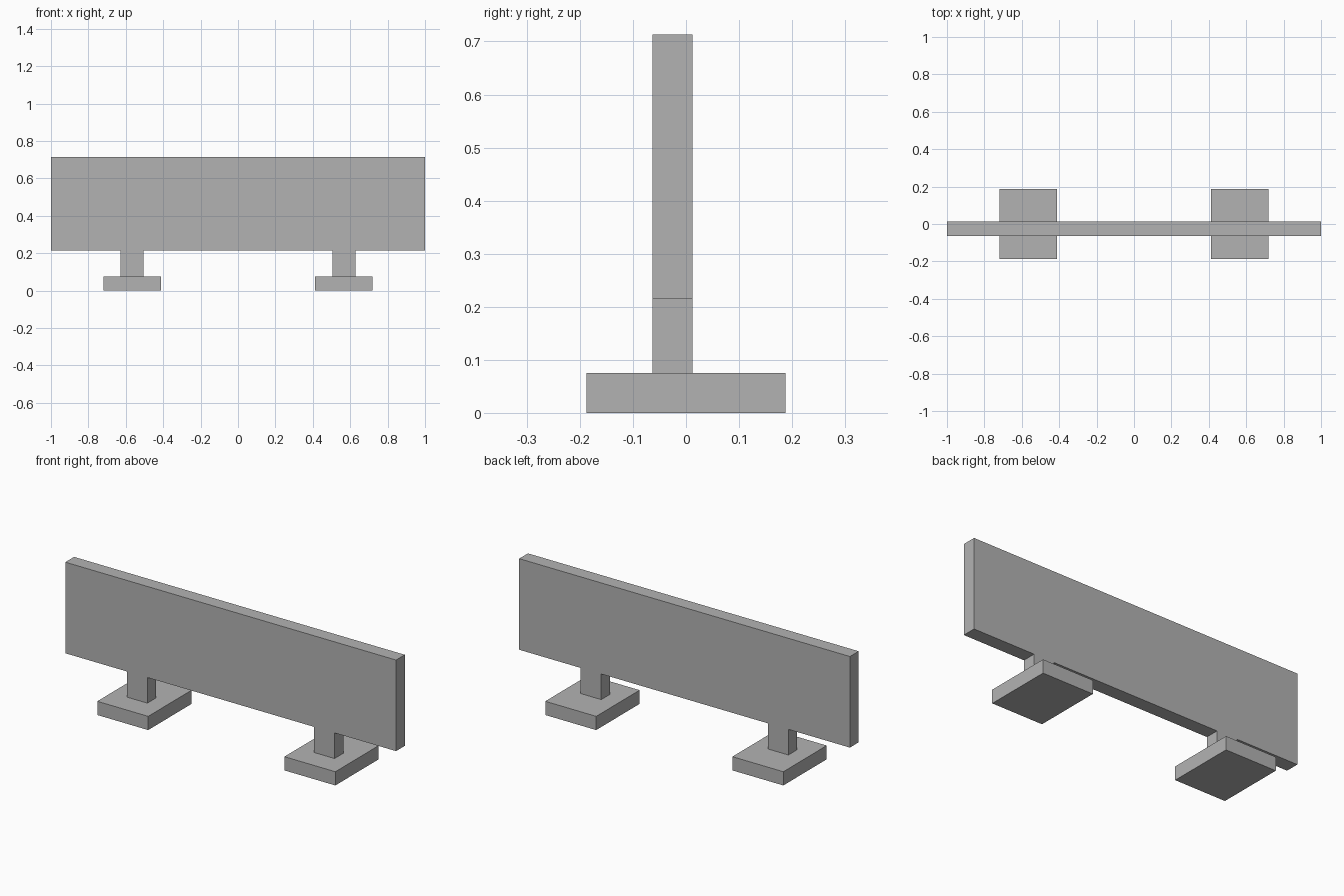
import bpy

# Remove the default cube
cube = bpy.data.objects.get("Cube")
if cube:
    bpy.data.objects.remove(cube, do_unlink=True)

# Single plain grey
grey = bpy.data.materials.new("plain_grey")
grey.use_nodes = True
colour = (0.45, 0.45, 0.45, 1.0)
grey.diffuse_color = colour
grey.node_tree.nodes["Principled BSDF"].inputs["Base Color"].default_value = colour


def box(name, x, y, z):
    """Flat-faced box spanning the given (low, high) ranges."""
    spans = (x, y, z)
    bpy.ops.mesh.primitive_cube_add(size=1, location=[(a + b) / 2 for a, b in spans])
    obj = bpy.context.object
    obj.name = name
    obj.scale = [b - a for a, b in spans]
    bpy.ops.object.transform_apply(location=False, rotation=False, scale=True)
    obj.data.materials.append(grey)
    return obj


BASE_TOP, PANEL_BOTTOM, PANEL_TOP = 0.075, 0.215, 0.713
THICKNESS = (-0.063, 0.0125)

# Long upright panel
box("panel", (-1, 1), THICKNESS, (PANEL_BOTTOM, PANEL_TOP))

# A post on a square-cornered foot at each side
for side, sign in (("left", 1), ("right", -1)):
    centre = sign * 0.566
    box(side + "_post", (centre - 0.062, centre + 0.062), THICKNESS, (BASE_TOP, PANEL_BOTTOM))
    box(side + "_foot", (centre - 0.154, centre + 0.154), (-0.1875, 0.1875), (0, BASE_TOP))
